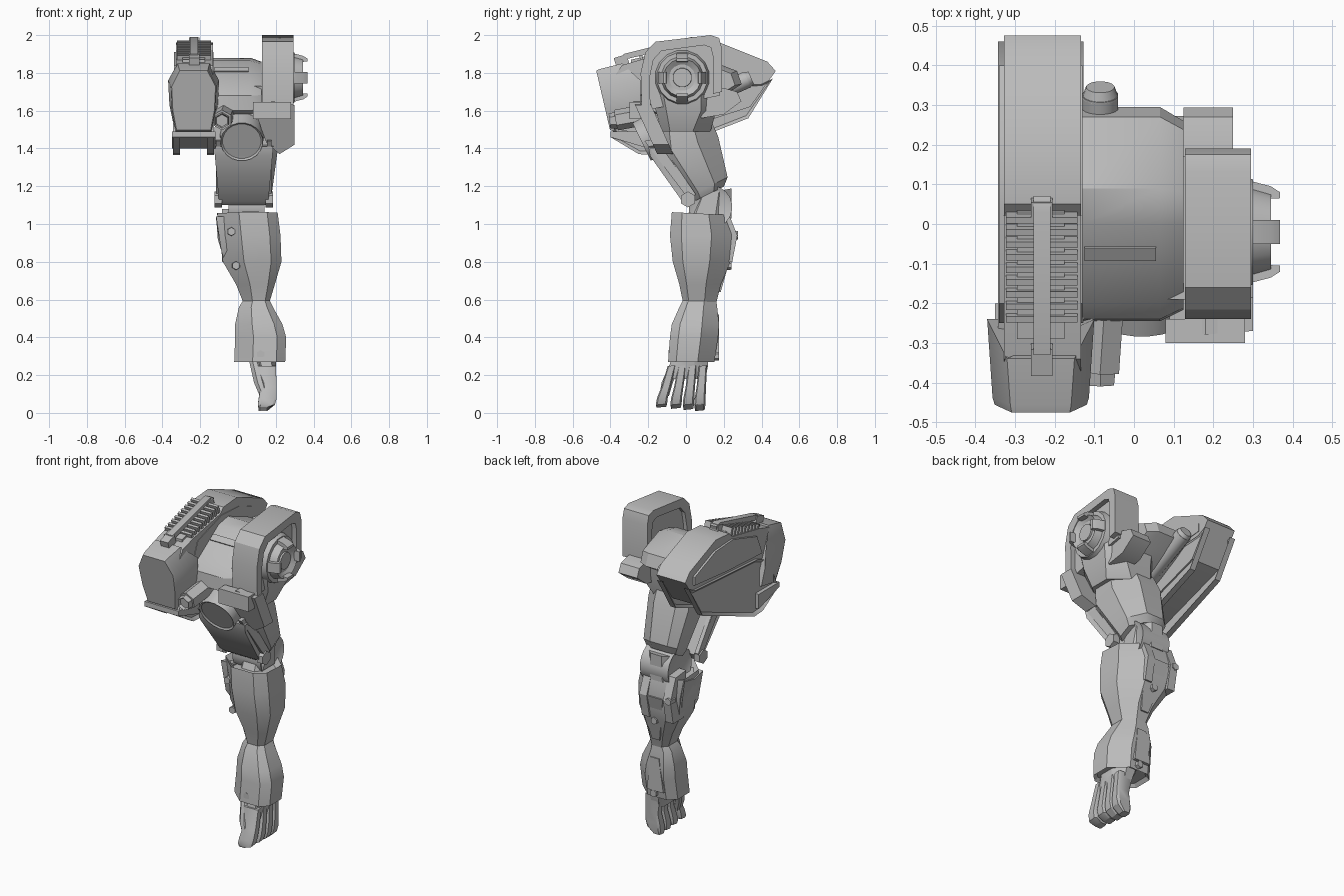
import bpy, bmesh, math
from mathutils import Vector, Matrix

default_cube = bpy.data.objects.get("Cube")
if default_cube:
    bpy.data.objects.remove(default_cube, do_unlink=True)

grey = bpy.data.materials.new("plain grey")
grey.use_nodes = True
GREY = (0.5, 0.5, 0.5, 1)
grey.diffuse_color = GREY
grey.node_tree.nodes["Principled BSDF"].inputs["Base Color"].default_value = GREY
parts = []


def loft(name, rings, inset=None):
    """Skin closed rings of points, optionally recessing the two end caps."""
    bm = bmesh.new()
    loops = [[bm.verts.new(p) for p in ring] for ring in rings]
    n = len(loops[0])
    for a, b in zip(loops, loops[1:]):
        for i in range(n):
            j = (i + 1) % n
            bm.faces.new((a[i], a[j], b[j], b[i]))
    caps = [bm.faces.new(loops[0]), bm.faces.new(loops[-1])]
    bmesh.ops.recalc_face_normals(bm, faces=bm.faces[:])
    if inset:
        bmesh.ops.inset_individual(bm, faces=caps, thickness=inset[0], depth=-inset[1])
    mesh = bpy.data.meshes.new(name)
    bm.to_mesh(mesh)
    bm.free()
    mesh.materials.append(grey)
    obj = bpy.data.objects.new(name, mesh)
    bpy.context.collection.objects.link(obj)
    parts.append(obj)
    return obj


def side_prism(name, profile, x0, x1, inset=None):
    """Extrude a (y, z) profile along x."""
    return loft(name, [[(x, y, z) for y, z in profile] for x in (x0, x1)], inset)


def box(name, centre, size, pitch=0):
    hx, hy, hz = (s / 2 for s in size)
    turn, c = Matrix.Rotation(math.radians(pitch), 3, "X"), Vector(centre)
    return loft(name, [[c + turn @ Vector((x, y, z)) for x, y in
                        ((-hx, -hy), (hx, -hy), (hx, hy), (-hx, hy))] for z in (-hz, hz)])


def rod(name, start, end, r0, r1, sides=16, inset=None):
    a, b = Vector(start), Vector(end)
    turn = (b - a).to_track_quat("Z", "Y")
    angles = [math.tau * (i + 0.5) / sides for i in range(sides)]
    return loft(name, [[p + turn @ Vector((r * math.cos(t), r * math.sin(t), 0)) for t in angles]
                       for p, r in ((a, r0), (b, r1))], inset)


def section(z, x0, x1, y0, y1, slope=0, cut=0.65, deep=0.28):
    """Eight-sided horizontal section; one diagonal pair of corners is cut deeper."""
    cx, cy, hx, hy = (x0 + x1) / 2, (y0 + y1) / 2, (x1 - x0) / 2, (y1 - y0) / 2
    shape = ((-1, -deep), (-deep, -1), (cut, -1), (1, -cut), (1, deep), (deep, 1), (-cut, 1), (-1, cut))
    return [(cx + u * hx, cy + v * hy, z + v * hy * slope) for u, v in shape]


# Weapon pod: core, side frames, nose
POD = -0.235
side_prism("pod_core", [(-.4, 1.75), (-.34, 1.84), (-.24, 1.87), (.02, 1.92), (.05, 1.95), (.18, 1.96), (.43, 1.86),
                        (.475, 1.81), (.34, 1.62), (-.15, 1.46), (-.36, 1.5)], POD - .092, POD + .102)
frame = [(.46, 1.77), (.33, 1.56), (-.17, 1.365), (-.25, 1.37), (-.4, 1.46), (-.3, 1.66), (-.2, 1.7), (.4, 1.74)]
for side, label in ((-1, "right"), (1, "left")):
    side_prism("pod_frame_" + label, frame, POD + side * .072, POD + side * .108, (.018, .016))
    side_prism("pod_cheek_" + label, [(-.25, 1.72), (-.2, 1.84), (.03, 1.91), (.2, 1.9), (.4, 1.82),
                                      (.4, 1.77), (.1, 1.74)], POD + side * .08, POD + side * .105)
nose_half = [(.085, 1.82), (.135, 1.73), (.128, 1.6), (.105, 1.49)]
nose = nose_half + [(-x, z) for x, z in reversed(nose_half)]
loft("pod_nose", [
    [(POD + x * .86, -.473 + (1.81 - z) * .22, 1.66 + (z - 1.66) * .95) for x, z in nose],
    [(POD + x * .9, -.455 + (1.81 - z) * .22, z) for x, z in nose],
    [(POD + x, -.24 - max(0, z - 1.73) * 1.1, z + .03) for x, z in nose]])
loft("pod_chin", [[(POD + x, y, z) for x, z in ((-.115, 1.49), (.115, 1.49), (.115, h), (-.115, h))]
                  for y, h in ((-.4, 1.46), (-.2, 1.4))])

# Cooling ribs and carrying handle on the pod
side_prism("rib_bed", [(-.29, 1.8), (-.29, 1.87), (.03, 1.945), (.05, 1.9)], POD - .06, POD + .06)
for i in range(9):
    t = i / 8
    box("cooling_rib", (POD + .003, -.23 + .25 * t, 1.86 + .075 * t), (.18, .016, .07), 18)
side_prism("handle_bar", [(-.33, 1.87), (-.33, 1.9), (.03, 1.99), (.07, 1.98), (.06, 1.94), (.02, 1.95)],
           POD - .018, POD + .024)
box("handle_front", (POD + .003, -.34, 1.86), (.054, .07, .06), 18)
box("handle_rear", (POD + .003, .04, 1.95), (.054, .05, .06), 18)

# Shoulder block
block = [(-.245, 1.6), (-.24, 1.68), (-.2, 1.73), (0, 1.865), (.09, 1.88), (.27, 1.81), (.295, 1.74),
         (.2, 1.68), (.05, 1.6), (-.1, 1.55)]
loft("shoulder_block", [[(x, y * s, 1.7 + (z - 1.7) * s) for y, z in block]
                        for x, s in ((-.135, 1), (.065, 1), (.125, .88))])
box("shoulder_slot", (-.035, -.075, 1.818), (.18, .04, .008), 34)
rod("rear_barrel", (-.085, .02, 1.63), (-.085, .325, 1.765), .046, .046)
rod("rear_barrel_tip", (-.085, .32, 1.763), (-.085, .345, 1.774), .046, .036)
rod("front_barrel", (-.07, -.15, 1.59), (-.085, -.37, 1.55), .055, .055, 6)
rod("front_barrel_tip", (-.085, -.36, 1.55), (-.085, -.405, 1.545), .045, .04, 6, (.012, .03))

# Outer shoulder arch with recessed web
outer = [(-.235, 1.62), (-.24, 1.8), (-.215, 1.91), (-.16, 1.965), (.13, 2.0), (.175, 1.985), (.19, 1.93), (.19, 1.7)]
inner = [(y * .78 - .005, 1.62 + (z - 1.62) * .86) for y, z in outer]
side_prism("shoulder_arch", outer + inner[::-1], .128, .295)
side_prism("arch_web", [(y * .95, z - .02) for y, z in outer], .15, .265)
side_prism("rear_fairing", [(.08, 1.72), (.2, 1.72), (.27, 1.7), (.293, 1.65), (.2, 1.58), (.08, 1.56)], .125, .25)

# Axle hub with four lugs
HUB = Vector((0, -.02, 1.775))
along = Vector((1, 0, 0))
rod("hub_base", HUB + along * .25, HUB + along * .3, .15, .135, 16)
rod("hub_ring", HUB + along * .29, HUB + along * .345, .115, .1, 16, (.03, .02))
rod("hub_cap", HUB + along * .29, HUB + along * .335, .055, .05, 16)
for i in range(4):
    turn = Matrix.Rotation(i * math.pi / 2, 3, "X")
    loft("hub_lug", [[HUB + turn @ Vector((x, w, r)) for x, r in
                      ((.28, .08), (.28, .132), (.345, .115), (.368, .1), (.368, .085))]
                     for w in (-.03, .03)])

# Shoulder joint and skirts
loft("shoulder_joint", [section(1.73, -.05, .285, -.19, .17, deep=.5), section(1.6, -.04, .275, -.16, .16, deep=.5),
                        section(1.49, -.06, .23, -.13, .13)])
skirt = [(.09, 1.6), (.18, 1.65), (.3, 1.63), (.3, 1.42), (.22, 1.37), (.15, 1.43)]
loft("front_skirt", [[(x, y + (1.62 - z) * .45, z) for x, z in skirt] for y in (-.265, -.18)])
box("front_skirt_block", (.18, -.27, 1.6), (.2, .06, .09))
inner_skirt = [(-.14, 1.42), (-.12, 1.53), (-.02, 1.6), (.1, 1.6), (.1, 1.45)]
loft("inner_skirt", [[(x, y, z) for x, z in inner_skirt] for y in (-.19, -.03)])
rod("front_joint_cap", (.02, -.06, 1.52), (.02, -.235, 1.435), .125, .112, 20, (.01, .008))

# Upper arm and its front guard
loft("upper_arm", [section(1.54, -.08, .2, -.14, .13, .1), section(1.42, -.1, .21, -.13, .17, .3),
                   section(1.2, -.07, .18, .03, .22, .5), section(1.16, -.05, .16, .05, .2, .5)])
guard = [(-.2, 1.41), (-.12, 1.42), (.035, 1.14), (.01, 1.1), (-.02, 1.12), (-.19, 1.36)]
loft("arm_guard", [[(.03 + s * (.165 - .09 * (1.5 - z)), y, z) for y, z in guard] for s in (-1, 1)], (.015, .008))
for x in (-.105, .165):
    rod("guard_pivot", (x - .02, .01, 1.13), (x + .02, .01, 1.13), .042, .042, 6)
    side_prism("guard_rail", [(-.22, 1.44), (-.15, 1.45), (.05, 1.16), (.03, 1.11)], x - .012, x + .012)

# Elbow
rod("elbow_hinge", (-.05, .13, 1.09), (.14, .13, 1.09), .115, .115, 20, (.025, .012))
loft("elbow_core", [section(1.17, -.03, .13, .06, .24, .2), section(1.03, -.04, .14, 0, .24)])

# Forearm, wrist cuff and panels
loft("forearm", [section(1.055, -.11, .21, -.075, .23, -.05), section(.94, -.1, .225, -.085, .26),
                 section(.8, -.08, .23, -.07, .235), section(.68, -.01, .195, -.035, .185),
                 section(.58, .03, .165, -.015, .16)], (.03, .03))
loft("wrist_cuff", [section(.6, .03, .165, -.015, .16), section(.56, .005, .185, -.035, .165),
                    section(.47, -.015, .235, -.075, .175), section(.4, -.015, .255, -.085, .17),
                    section(.27, -.02, .25, -.095, .15)], (.02, .02))
panel = [(.0, 1.04), (.08, 1.02), (.18, 1.04), (.19, .92), (.14, .8), (.06, .78), (.01, .86)]
loft("forearm_inner_panel", [[(x + max(0, .95 - z) * .3, y, z) for y, z in panel] for x in (-.116, -.03)],
     (.012, .004))
for x in (-.06, .1):
    side_prism("elbow_flap", [(.12, 1.08), (.22, 1.07), (.272, .94), (.245, .8), (.14, .8)], x - .025, x + .025)
rear_panel = [(-.03, .94), (.1, .94), (.12, .78), (.1, .64), (.05, .64)]
loft("forearm_rear_panel", [[(x, y - (.94 - z) * .28, z) for x, z in rear_panel] for y in (.15, .268)])
cuff_panel = [(.06, .52), (.12, .52), (.14, .32), (.03, .32)]
loft("cuff_rear_panel", [[(x, y, z) for x, z in cuff_panel] for y in (.1, .176)])
for x, y, z in ((-.035, -.05, .96), (-.01, -.035, .78), (.12, -.085, .31)):
    rod("front_bolt", (x, y + .03, z), (x, y - .008, z), .024, .022, 6)
for x, y, z in ((-.07, .26, .94), (.05, .225, .78), (.1, .16, .3)):
    rod("rear_bolt", (x, y - .03, z), (x, y + .015, z), .024, .022, 6)

# Hand
loft("palm", [section(.3, .06, .2, -.075, .12), section(.24, .085, .2, -.09, .115), section(.18, .1, .19, -.1, .1)])
for i, (top, tip) in enumerate(((-.075, -.125), (-.02, -.05), (.035, .015), (.09, .075))):
    rings = []
    for z, x0, x1, t, w in ((.25, .1, .2, 0, .022), (.14, .12, .205, .6, .025), (.08, .11, .205, 1, .029),
                            (.045, .105, .195, 1.1, .03), (.03 - .006 * i, .11, .155, 1.1, .025)):
        y = top + (tip - top) * t
        rings.append(section(z, x0, x1, y - w, y + w, .1, .75, .7))
    loft("finger", rings)
loft("thumb", [section(.27, .06, .11, -.08, -.02), section(.16, .085, .14, -.13, -.07),
               section(.09, .115, .16, -.14, -.09)])

# Smooth shading with sharp edges kept
bpy.ops.object.select_all(action="DESELECT")
for obj in parts:
    obj.select_set(True)
bpy.context.view_layer.objects.active = parts[0]
bpy.ops.object.shade_smooth_by_angle(angle=math.radians(30))
